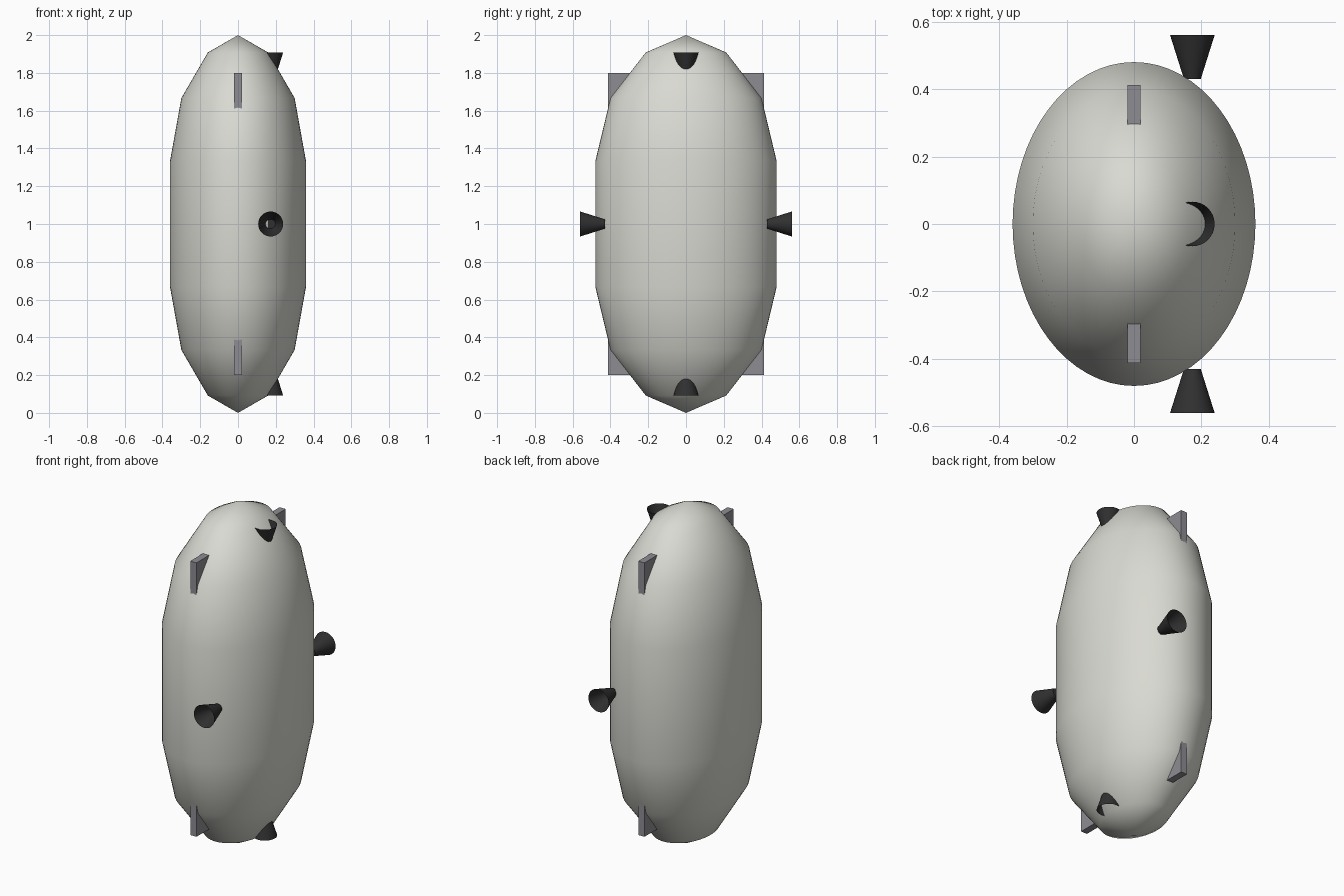
import bpy, bmesh, math
from mathutils import Matrix, Vector

cube = bpy.data.objects.get("Cube")
if cube:
    bpy.data.objects.remove(cube, do_unlink=True)


def material(name, colour):
    mat = bpy.data.materials.new(name)
    mat.use_nodes = True
    mat.diffuse_color = (*colour, 1)
    mat.node_tree.nodes["Principled BSDF"].inputs["Base Color"].default_value = (*colour, 1)
    return mat


def finish(name, bm, mat, smooth):
    bmesh.ops.recalc_face_normals(bm, faces=bm.faces)
    mesh = bpy.data.meshes.new(name)
    for face in bm.faces:
        face.smooth = smooth
    # keep nozzle end caps crisp
    for edge in bm.edges:
        if len(edge.link_faces) == 2 and edge.calc_face_angle() > math.radians(50):
            edge.smooth = False
    bm.to_mesh(mesh)
    bm.free()
    mesh.materials.append(mat)
    obj = bpy.data.objects.new(name, mesh)
    bpy.context.collection.objects.link(obj)
    return obj


hull_grey = material("warm light grey", (0.70, 0.70, 0.65))
fin_grey = material("mid grey", (0.27, 0.265, 0.29))
nozzle_black = material("charcoal", (0.03, 0.03, 0.03))

# Hull: a turned profile squashed to an oval section
half = [(0, 1), (0.444, 0.908), (0.833, 0.667), (1, 0.333)]
profile = half + [(r, -h) for r, h in reversed(half)]
bm = bmesh.new()
points = [bm.verts.new((r, 0, h)) for r, h in profile]
edges = [bm.edges.new(pair) for pair in zip(points, points[1:])]
bmesh.ops.spin(bm, geom=points + edges, axis=(0, 0, 1), cent=(0, 0, 0),
               angle=math.tau, steps=64, use_duplicate=False)
bmesh.ops.remove_doubles(bm, verts=bm.verts, dist=0.0005)
bmesh.ops.transform(bm, verts=bm.verts, matrix=Matrix.Translation((0, 0, 1))
                    @ Matrix.Diagonal((0.36, 0.48, 1, 1)))
finish("hull", bm, hull_grey, True)


# Fins: thin plates sunk into the hull
def fin(name, y, z):
    bm = bmesh.new()
    bmesh.ops.create_cube(bm, size=1, matrix=Matrix.Translation((0, y, z))
                          @ Matrix.Diagonal((0.04, 0.2, 0.2, 1)))
    finish(name, bm, fin_grey, False)


for side, y in (("front", -0.312), ("back", 0.312)):
    fin("upper_" + side + "_fin", y, 1.7)
    fin("lower_" + side + "_fin", y, 0.3)


# Thrusters: flared cups, open at the wide end
def nozzle(name, direction, reach):
    axis = Vector(direction)
    bm = bmesh.new()
    bmesh.ops.create_cone(bm, cap_ends=True, segments=32, radius1=0.025,
                          radius2=0.066, depth=0.13)
    mouth = [f for f in bm.faces if f.calc_center_median().z > 0.06]
    bmesh.ops.delete(bm, geom=mouth, context='FACES_ONLY')
    turn = Vector((0, 0, 1)).rotation_difference(axis).to_matrix().to_4x4()
    place = Vector((0.173, 0, 1)) + axis * (reach - 0.065)
    bmesh.ops.transform(bm, verts=bm.verts, matrix=Matrix.Translation(place) @ turn)
    finish(name, bm, nozzle_black, True)


nozzle("front_nozzle", (0, -1, 0), 0.56)
nozzle("back_nozzle", (0, 1, 0), 0.56)
nozzle("top_nozzle", (0, 0, 1), 0.908)
nozzle("bottom_nozzle", (0, 0, -1), 0.908)
